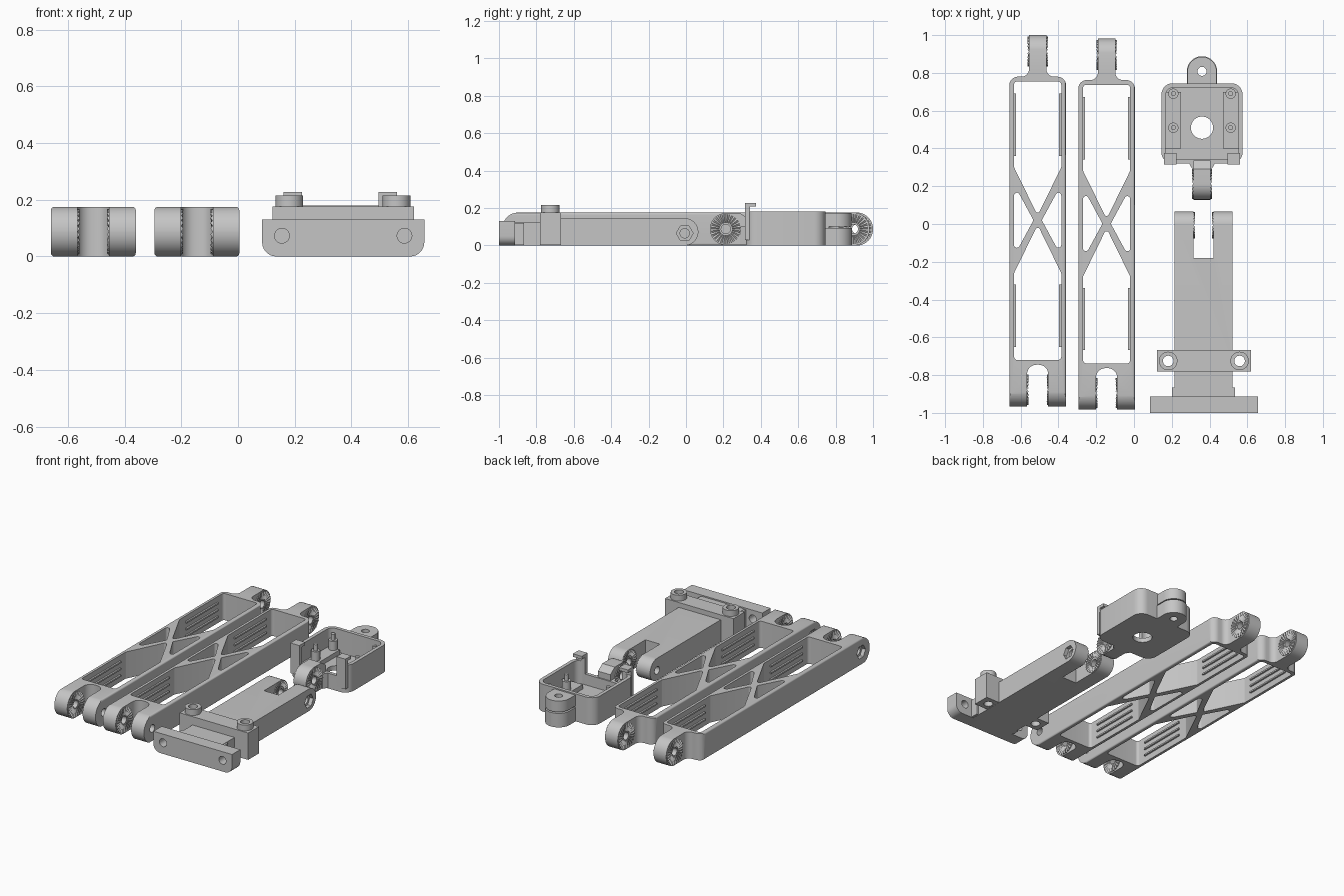
import bpy, bmesh, math
from mathutils import Vector

if "Cube" in bpy.data.objects:
    bpy.data.objects.remove(bpy.data.objects["Cube"])

GREY = (0.56, 0.56, 0.56, 1)
mat = bpy.data.materials.new("printed grey")
mat.use_nodes = True
mat.diffuse_color = GREY
mat.node_tree.nodes["Principled BSDF"].inputs["Base Color"].default_value = GREY
parts = []


def rounded(corners, steps=7):
    """Outline from (u, v, radius) corners; radius 0 keeps the corner sharp."""
    out = []
    for i, (u, v, r) in enumerate(corners):
        p = Vector((u, v))
        if r == 0:
            out.append(p)
            continue
        a = (Vector(corners[i - 1][:2]) - p).normalized()
        b = (Vector(corners[(i + 1) % len(corners)][:2]) - p).normalized()
        half = a.angle(b) / 2
        c = p + (a + b).normalized() * r / math.sin(half)
        t = r / math.tan(half)
        s, e = (p + a * t - c).normalized(), (p + b * t - c).normalized()
        out += [c + s.slerp(e, k / steps).normalized() * r for k in range(steps + 1)]
    return out


def rect(u0, u1, v0, v1, r=0):
    return rounded([(u0, v0, r), (u1, v0, r), (u1, v1, r), (u0, v1, r)])


def circle(u, v, r, n=28):
    return [Vector((u + r * math.cos(math.tau * k / n), v + r * math.sin(math.tau * k / n)))
            for k in range(n)]


def prism(name, pts, lo, hi, axis="z"):
    """Extrude an outline along an axis."""
    place = {"x": lambda p, h: (h, p.x, p.y), "y": lambda p, h: (p.x, h, p.y),
             "z": lambda p, h: (p.x, p.y, h)}[axis]
    bm = bmesh.new()
    rings = [[bm.verts.new(place(p, h)) for p in pts] for h in (lo, hi)]
    for ring in rings:
        bm.faces.new(ring)
    n = len(pts)
    for i in range(n):
        j = (i + 1) % n
        bm.faces.new((rings[0][i], rings[0][j], rings[1][j], rings[1][i]))
    return finish(name, bm)


def finish(name, bm):
    bmesh.ops.recalc_face_normals(bm, faces=bm.faces)
    me = bpy.data.meshes.new(name)
    bm.to_mesh(me)
    bm.free()
    me.materials.append(mat)
    ob = bpy.data.objects.new(name, me)
    bpy.context.collection.objects.link(ob)
    parts.append(ob)
    return ob


def boolean(ob, cutter, op="DIFFERENCE"):
    mod = ob.modifiers.new("cut", "BOOLEAN")
    mod.operation, mod.solver, mod.object = op, "EXACT", cutter
    bpy.context.view_layer.objects.active = ob
    bpy.ops.object.modifier_apply(modifier=mod.name)
    parts.remove(cutter)
    bpy.data.objects.remove(cutter)


def toothed_ring(name, x, y, z, side, r=0.08, teeth=24, depth=0.008):
    """Ring of radial teeth on a face looking along side * x."""
    bm = bmesh.new()
    n, rows = teeth * 2, []
    for rad, tall in ((0.033, 0), (0.033, 0.4), (r, 1), (r, 0)):
        row = []
        for k in range(n):
            a = math.tau * k / n
            h = depth * tall * (1 if k % 2 else 0.1) - (0.004 if tall == 0 else 0)
            row.append(bm.verts.new((x + side * h, y + rad * math.cos(a), z + rad * math.sin(a))))
        rows.append(row)
    for i in range(4):
        a, b = rows[i], rows[(i + 1) % 4]
        for k in range(n):
            j = (k + 1) % n
            bm.faces.new((a[k], a[j], b[j], b[k]))
    finish(name, bm)


# Lattice arms with a fork at the front and a tongue at the back
H, R = 0.175, 0.0875


def arm(tag, cx, dy):
    def pt(u, v, r=0):
        return (cx + u, dy + v, r)

    # plan outline, then rounded ends and rounded long edges
    ob = prism(tag + "_arm", rounded([
        pt(-0.17, -1.1), pt(0.17, -1.1), pt(0.17, 0.6), pt(0.15, 0.6), pt(0.15, 0.78, 0.045),
        pt(0.046, 0.78, 0.04), pt(0.046, 1.1), pt(-0.046, 1.1), pt(-0.046, 0.78, 0.04),
        pt(-0.15, 0.78, 0.045), pt(-0.15, 0.6), pt(-0.17, 0.6)]), -0.1, 0.3)
    boolean(ob, prism("section", rect(cx - 0.1495, cx + 0.1495, 0, H, 0.012), dy - 1.3, dy + 1.3, "y"),
            "INTERSECT")
    z0, z1 = -0.001, H + 0.001
    boolean(ob, prism("side", rounded([
        (dy - 0.965, z0, R), (dy + 1, z0, R), (dy + 1, z1, R), (dy - 0.965, z1, R)], 12),
        cx - 0.4, cx + 0.4, "x"), "INTERSECT")
    # fork slot, two end windows and two triangles, leaving the cross brace
    holes = [[pt(-0.056, -1.2), pt(0.056, -1.2), pt(0.056, -0.745, 0.05), pt(-0.056, -0.745, 0.05)]]
    for s, end in ((1, 0.755), (-1, -0.72)):
        mid = 0.02
        holes.append([pt(-0.125, end, 0.018), pt(0.125, end, 0.018), pt(0.125, mid + s * 0.28, 0.02),
                      pt(0, mid + s * 0.025, 0.012), pt(-0.125, mid + s * 0.28, 0.02)])
        holes.append([pt(s * 0.125, 0.21, 0.015), pt(s * 0.125, -0.17, 0.015), pt(s * 0.022, mid, 0.012)])
    for h in holes:
        boolean(ob, prism("hole", rounded(h), -0.2, 0.4))
    # pin holes and nut pocket
    for y in (dy - 0.8775, dy + 0.9125):
        boolean(ob, prism("pin", circle(y, R, 0.025), cx - 0.3, cx + 0.3, "x"))
    boolean(ob, prism("nut", circle(dy - 0.8775, R, 0.045, 6), cx - 0.3, cx - 0.125, "x"))
    for s in (-1, 1):
        toothed_ring(tag + "_tongue_teeth", cx + s * 0.046, dy + 0.9125, R, s)
        toothed_ring(tag + "_fork_teeth", cx + s * 0.056, dy - 0.8775, R, -s)
        # cable ledges on the inner walls
        for y0 in (0.36, -0.65):
            for z in (0.04, 0.085, 0.13):
                x0, x1 = sorted((cx + s * 0.13, cx + s * 0.114))
                prism(tag + "_ledge", rect(x0, x1, dy + y0, dy + y0 + 0.33), z, z + 0.01)


arm("left", -0.145, -0.018)
arm("far", -0.51, 0)

# Mount: beam with forked end
CX, BH, BY, BZ = 0.368, 0.145, -0.007, 0.0725
beam = prism("mount_beam", rounded([(-0.72, 0, 0), (0.066, 0, 0.0724), (0.066, BH, 0.0724),
                                    (-0.72, BH, 0)], 12), CX - 0.153, CX + 0.153, "x")
boolean(beam, prism("slot", rect(CX - 0.053, CX + 0.053, -0.18, 0.3), -0.1, 0.3))
boolean(beam, prism("pin", circle(BY, 0.065, 0.025), 0, 0.8, "x"))
boolean(beam, prism("nut", circle(BY, 0.065, 0.045, 6), CX + 0.128, 0.8, "x"))
for s in (-1, 1):
    toothed_ring("mount_teeth", CX + s * 0.053, BY, BZ, -s, 0.07)
prism("mount_beam_root", rect(CX - 0.153, CX + 0.153, -0.92, -0.72), 0, 0.122)
prism("mount_step", rect(CX - 0.166, CX + 0.166, -0.92, -0.865), 0.002, 0.12)

# Mount: end plate
plate = prism("mount_plate", rounded([(0.085, 0, 0.05), (0.657, 0, 0.05),
                                      (0.657, 0.13, 0), (0.085, 0.13, 0)]), -1, -0.914, "y")
for x in (0.155, 0.587):
    boolean(plate, prism("screw", circle(x, 0.073, 0.026), -1.2, -0.8, "y"))

# Mount: cross bar with screw bosses
bar = prism("mount_crossbar", rect(0.122, 0.62, -0.78, -0.668), 0.001, 0.177)
for x in (0.181, 0.559):
    boss = prism("mount_boss", circle(x, -0.725, 0.049), 0.17, 0.215)
    boolean(boss, prism("screw", circle(x, -0.725, 0.028), 0, 0.3))
    boolean(bar, prism("screw", circle(x, -0.725, 0.028), -0.1, 0.3))

# Camera head: open tray with a lens hole
HX = 0.36
tray = prism("head_tray", rect(0.145, 0.575, 0.32, 0.745, 0.06), 0, 0.18)
boolean(tray, prism("inside", rect(0.168, 0.552, 0.343, 0.722, 0.04), 0.03, 0.4))
boolean(tray, prism("front_gap", rect(0.225, 0.495, 0.2, 0.36), 0.1, 0.4))
boolean(tray, prism("lens", circle(HX, 0.51, 0.059, 40), -0.1, 0.2))
for s in (-1, 1):
    x0, x1 = sorted((HX + s * 0.11, HX + s * 0.195))
    prism("head_ledge", rect(x0, x1, 0.4, 0.7), 0.02, 0.06)
    x0, x1 = sorted((HX + s * 0.135, HX + s * 0.2))
    prism("head_post", rect(x0, x1, 0.315, 0.343), 0.03, 0.215)
    prism("head_post_hook", rect(x0, x1, 0.315, 0.375), 0.208, 0.228)
    for y in (0.51, 0.69):
        prism("head_standoff", circle(HX + s * 0.152, y, 0.027), 0.02, 0.12)
        prism("head_pin", circle(HX + s * 0.152, y, 0.013), 0.11, 0.16)

# Camera head: rear lug in two layers
for name, r, z0, z1 in (("lower", 0.08, 0, 0.092), ("upper", 0.077, 0.1, 0.172)):
    lug = prism("head_lug_" + name, rounded([
        (HX - r, 0.73, 0), (HX + r, 0.73, 0), (HX + r, 0.808 + r, r * 0.999),
        (HX - r, 0.808 + r, r * 0.999)], 12), z0, z1)
    boolean(lug, prism("screw", circle(HX, 0.808, 0.024), -0.1, 0.3))
prism("head_lug_core", rect(HX - 0.07, HX + 0.07, 0.73, 0.765), 0.05, 0.12)

# Camera head: front tongue
tongue = prism("head_tongue", rounded([
    (0.128, 0.002, 0.085), (0.335, 0.002, 0), (0.335, 0.14, 0), (0.29, 0.173, 0),
    (0.128, 0.173, 0.085)], 12), HX - 0.045, HX + 0.045, "x")
boolean(tongue, prism("pin", circle(0.213, R, 0.025), 0, 0.8, "x"))
for s in (-1, 1):
    toothed_ring("head_teeth", HX + s * 0.045, 0.213, R, s)
prism("head_neck", rounded([(HX - 0.05, 0.29, 0), (HX + 0.05, 0.29, 0), (HX + 0.075, 0.33, 0),
                            (HX - 0.075, 0.33, 0)]), 0.003, 0.1)

# Smooth curved faces, keep edges sharp
bpy.ops.object.select_all(action="DESELECT")
for ob in parts:
    ob.select_set(True)
bpy.context.view_layer.objects.active = parts[0]
bpy.ops.object.shade_smooth_by_angle(angle=math.radians(30))
